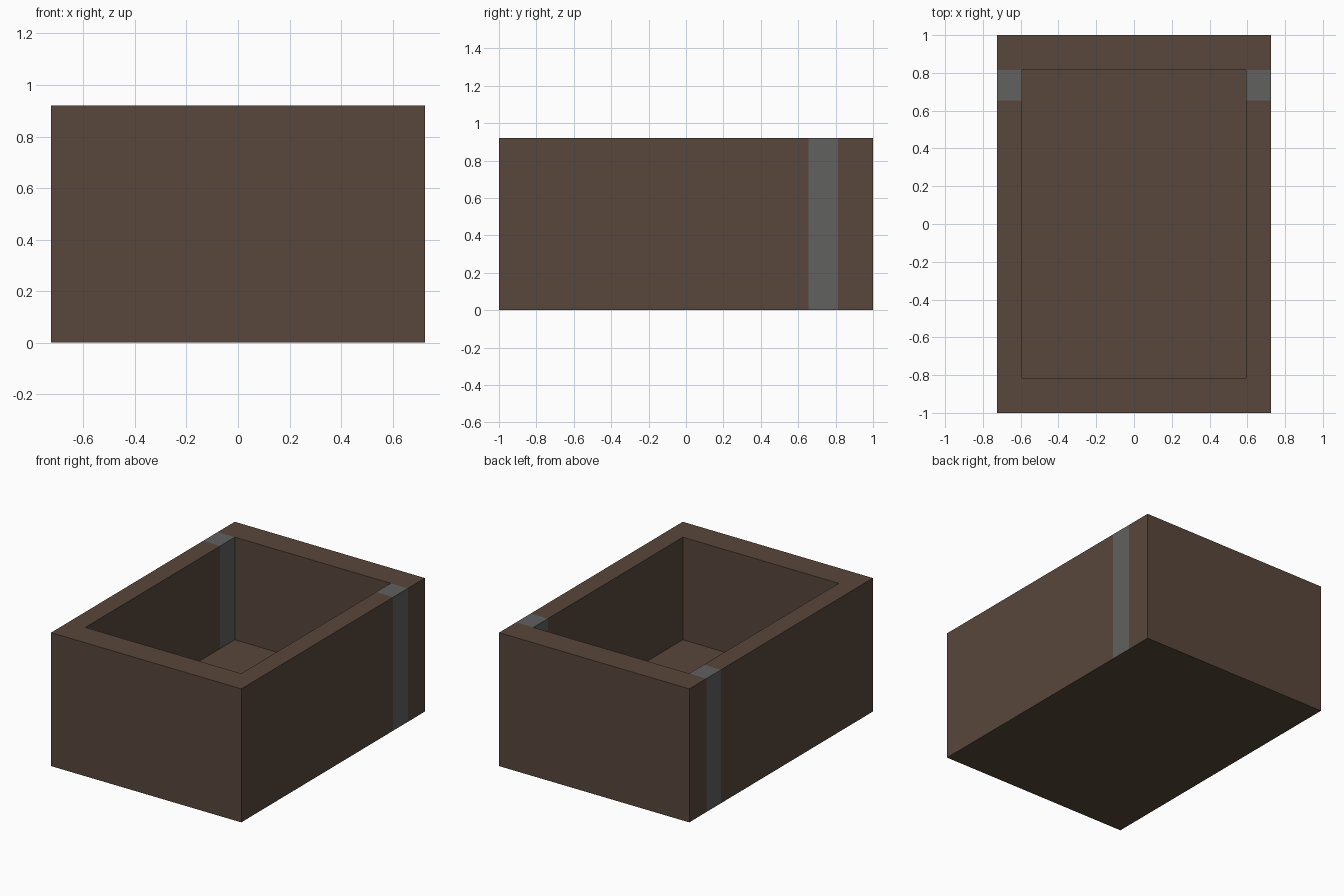
import bpy
import bmesh
from mathutils import Vector

if "Cube" in bpy.data.objects:
    bpy.data.objects.remove(bpy.data.objects["Cube"])

HX, HY, H = 0.725, 1.0, 0.92        # outer half sizes and height
IX, IY, FLOOR = 0.594, 0.814, 0.213  # cavity half sizes and floor height
BAND = (0.655, IY)                   # grey band range along y


def material(name, rgb):
    m = bpy.data.materials.new(name)
    m.diffuse_color = (*rgb, 1.0)
    m.use_nodes = True
    m.node_tree.nodes["Principled BSDF"].inputs["Base Color"].default_value = m.diffuse_color
    return m


# Open box: outer block, inset rim, cavity pushed down
bm = bmesh.new()
bmesh.ops.create_cube(bm, size=1.0)
for v in bm.verts:
    v.co = Vector((v.co.x * 2 * HX, v.co.y * 2 * HY, (v.co.z + 0.5) * H))
bm.normal_update()
top = next(f for f in bm.faces if f.normal.z > 0.9)
bmesh.ops.inset_region(bm, faces=[top], thickness=0.1)
for v in top.verts:
    v.co = Vector((IX if v.co.x > 0 else -IX, IY if v.co.y > 0 else -IY, H))
floor = bmesh.ops.extrude_discrete_faces(bm, faces=[top])["faces"][0]
for v in floor.verts:
    v.co.z = FLOOR

# Cut the edges of the grey bands
for y in BAND:
    bmesh.ops.bisect_plane(bm, geom=bm.verts[:] + bm.edges[:] + bm.faces[:],
                           dist=1e-5, plane_co=(0, y, 0), plane_no=(0, 1, 0))
bmesh.ops.recalc_face_normals(bm, faces=bm.faces[:])
bm.normal_update()

# Bands run over outer side, rim and inner side of both long walls
for f in bm.faces:
    c = f.calc_center_median()
    in_band = BAND[0] < c.y < BAND[1] - 1e-4
    side = abs(f.normal.x) > 0.9
    rim = f.normal.z > 0.9 and c.z > H - 0.01
    f.material_index = 1 if in_band and (side or rim) else 0

mesh = bpy.data.meshes.new("open_box")
bm.to_mesh(mesh)
bm.free()
mesh.materials.append(material("dark brown wood", (0.098, 0.063, 0.044)))
mesh.materials.append(material("grey metal band", (0.119, 0.119, 0.117)))
bpy.context.collection.objects.link(bpy.data.objects.new("open_box", mesh))
